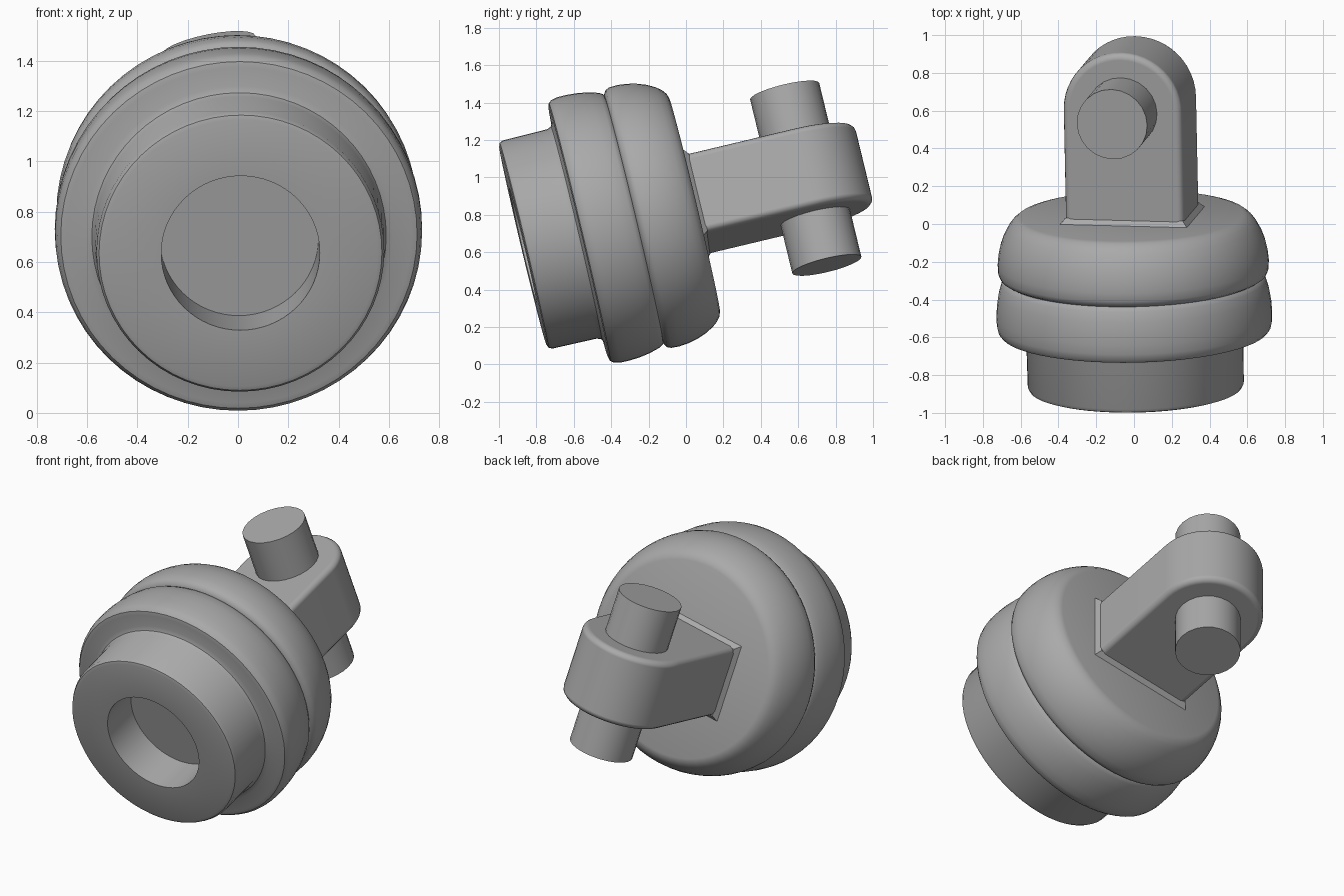
import bpy, bmesh, math
from mathutils import Matrix, Vector

if "Cube" in bpy.data.objects:
    bpy.data.objects.remove(bpy.data.objects["Cube"])

# Tilted frame: local y runs along the axis, from the front face backwards
FRAME = (Matrix.Translation((0.01, -0.872, 0.635))
         @ Matrix.Rotation(math.radians(1.2), 4, 'Z')
         @ Matrix.Rotation(math.radians(13.4), 4, 'X'))
ROLLED = FRAME @ Matrix.Rotation(math.radians(-11.5), 4, 'Y')

grey = bpy.data.materials.new("plain_grey")
grey.diffuse_color = (0.4, 0.4, 0.4, 1)
grey.use_nodes = True
grey.node_tree.nodes["Principled BSDF"].inputs["Base Color"].default_value = grey.diffuse_color


def finish(name, bm, matrix, bevel=0.0):
    bmesh.ops.recalc_face_normals(bm, faces=bm.faces)
    mesh = bpy.data.meshes.new(name)
    bm.to_mesh(mesh)
    bm.free()
    mesh.materials.append(grey)
    ob = bpy.data.objects.new(name, mesh)
    bpy.context.collection.objects.link(ob)
    ob.matrix_world = matrix
    bpy.ops.object.select_all(action='DESELECT')
    bpy.context.view_layer.objects.active = ob
    ob.select_set(True)
    bpy.ops.object.shade_smooth_by_angle(angle=math.radians(35))
    if bevel:
        mod = ob.modifiers.new("rounded_edges", 'BEVEL')
        mod.width, mod.segments = bevel, 3
        mod.limit_method, mod.angle_limit = 'ANGLE', math.radians(40)
        mod.harden_normals = True
    return ob


def lathe(name, profile, segments, matrix):
    """Spin (radius, distance) pairs about the local y axis."""
    bm = bmesh.new()
    verts = [bm.verts.new((r, s, 0)) for r, s in profile]
    edges = [bm.edges.new(pair) for pair in zip(verts, verts[1:])]
    bmesh.ops.spin(bm, geom=verts + edges, cent=(0, 0, 0), axis=(0, 1, 0),
                   angle=math.tau, steps=segments, use_duplicate=False)
    bmesh.ops.remove_doubles(bm, verts=bm.verts, dist=1e-5)
    return finish(name, bm, matrix)


# Collar with blind socket and first rounded ring
lathe("collar_and_front_ring", [
    (0, 0.25), (0.315, 0.25), (0.315, 0), (0.545, 0), (0.562, 0.006),
    (0.572, 0.025), (0.575, 0.27), (0.585, 0.293), (0.61, 0.305),
    (0.685, 0.305), (0.708, 0.311), (0.722, 0.328), (0.729, 0.36),
    (0.73, 0.41), (0.726, 0.47), (0.716, 0.53), (0.70, 0.585),
    (0.688, 0.605), (0.675, 0.612), (0, 0.612)], 64, FRAME)

# Second ring, rounding off towards the flat back
lathe("back_ring", [
    (0, 0.605), (0.675, 0.605), (0.69, 0.612), (0.706, 0.622),
    (0.716, 0.645), (0.718, 0.69), (0.713, 0.74), (0.702, 0.79),
    (0.684, 0.84), (0.66, 0.885), (0.637, 0.915), (0.612, 0.935),
    (0.585, 0.943), (0, 0.943)], 64, FRAME)

# Lug with a round end
W, H, ROOT, EYE = 0.32, 0.22, 0.90, 1.555
bm = bmesh.new()
outline = [(W, ROOT)] + [
    (W * math.cos(a), EYE + W * math.sin(a))
    for a in (math.pi * i / 24 for i in range(25))] + [(-W, ROOT)]
face = bm.faces.new([bm.verts.new((x, y, -H)) for x, y in outline])
top = bmesh.ops.extrude_face_region(bm, geom=[face])["geom"]
bmesh.ops.translate(bm, vec=(0, 0, 2 * H),
                    verts=[v for v in top if isinstance(v, bmesh.types.BMVert)])
finish("lug", bm, ROLLED, bevel=0.035)

# Small flare where the lug meets the ring
bm = bmesh.new()
bmesh.ops.create_cube(bm, size=2)
for v in bm.verts:
    grow = 0.025 if v.co.y < 0 else -0.004
    v.co = Vector((v.co.x * (W + grow), 0.956 + v.co.y * 0.016,
                   v.co.z * (H + grow)))
finish("lug_root_flare", bm, ROLLED)

# Cross pin through the lug
bm = bmesh.new()
bmesh.ops.create_cone(bm, cap_ends=True, segments=24, radius1=0.19,
                      radius2=0.19, depth=0.975)
finish("cross_pin", bm, ROLLED @ Matrix.Translation((0, EYE, 0)))
